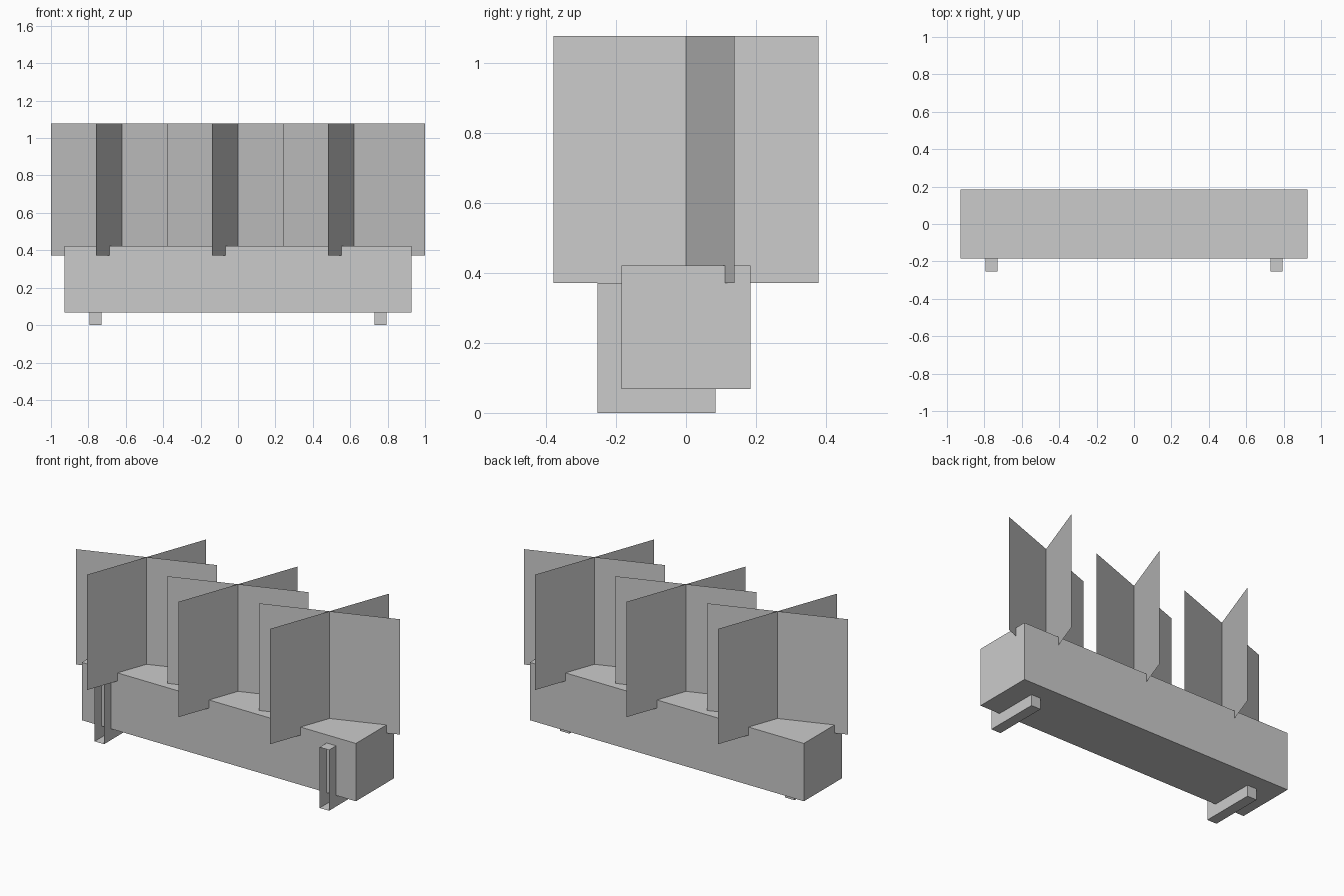
import bpy, bmesh
from math import radians, cos, sin

if "Cube" in bpy.data.objects:
    bpy.data.objects.remove(bpy.data.objects["Cube"])


def finish(name, bm):
    mesh = bpy.data.meshes.new(name)
    bm.to_mesh(mesh)
    bm.free()
    obj = bpy.data.objects.new(name, mesh)
    bpy.context.collection.objects.link(obj)
    return obj


def box(name, lo, hi, open_front=False):
    bm = bmesh.new()
    bmesh.ops.create_cube(bm, size=1)
    for v in bm.verts:
        for i in range(3):
            v.co[i] = hi[i] if v.co[i] > 0 else lo[i]
    bm.normal_update()
    if open_front:
        front = [f for f in bm.faces if f.normal.y < -0.9]
        bmesh.ops.delete(bm, geom=front, context='FACES')
    return finish(name, bm)


def leaf_card(name, x, angle, half=0.404, z0=0.372, z1=1.078):
    dx, dy = half * cos(angle), half * sin(angle)
    bm = bmesh.new()
    corners = [(x - dx, -dy, z0), (x + dx, dy, z0), (x + dx, dy, z1), (x - dx, -dy, z1)]
    bm.faces.new([bm.verts.new(c) for c in corners])
    return finish(name, bm)


# Planter trough
box("planter_box", (-0.928, -0.185, 0.068), (0.928, 0.185, 0.422))

# Support brackets, open at the front
for side, x in (("left", -0.762), ("right", 0.762)):
    box(f"bracket_{side}", (x - 0.032, -0.253, 0), (x + 0.032, 0.084, 0.372), open_front=True)

# Three plants, each of two crossed flat cards
for i, x in enumerate((-0.62, 0, 0.62), 1):
    for j, angle in enumerate((20, 70), 1):
        leaf_card(f"plant_{i}_card_{j}", x, radians(angle))
